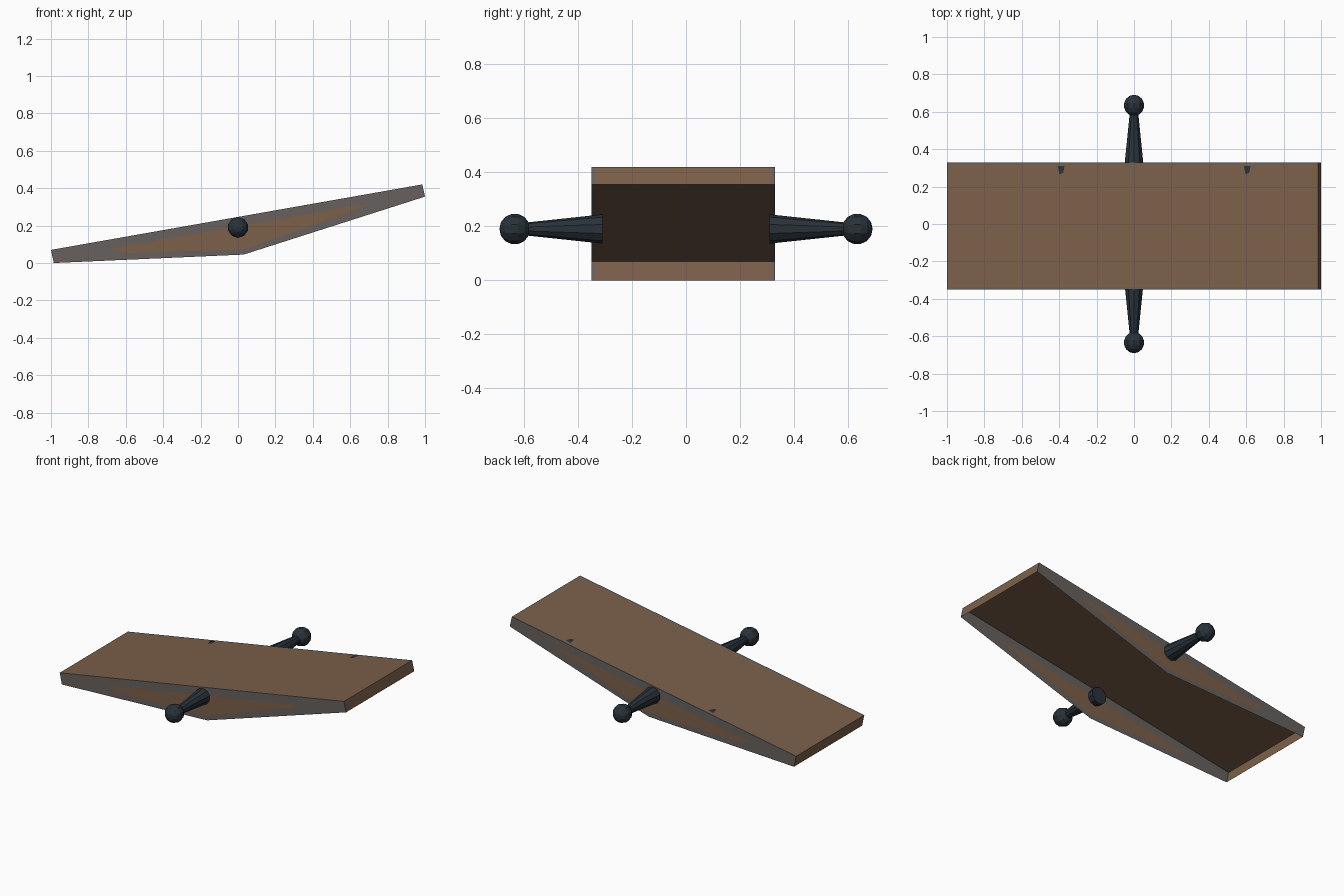
import bpy, bmesh, math
from mathutils import Vector, Matrix

if "Cube" in bpy.data.objects:
    bpy.data.objects.remove(bpy.data.objects["Cube"])


def material(name, rgb):
    m = bpy.data.materials.new(name)
    m.diffuse_color = (*rgb, 1)
    m.use_nodes = True
    m.node_tree.nodes["Principled BSDF"].inputs["Base Color"].default_value = m.diffuse_color
    return m


WOOD = material("brown wood", (0.2, 0.116, 0.068))
TRIM = material("grey trim", (0.135, 0.12, 0.11))
IRON = material("dark iron", (0.022, 0.032, 0.042))


def finish(name, bm, mats):
    me = bpy.data.meshes.new(name)
    bm.to_mesh(me)
    bm.free()
    for m in mats:
        me.materials.append(m)
    ob = bpy.data.objects.new(name, me)
    bpy.context.collection.objects.link(ob)
    return ob


Y0, Y1, EDGE = -0.35, 0.33, 0.013
OUTER = [(-1, 0.07), (0.985, 0.42), (1, 0.355), (0.03, 0.045), (-0.985, 0)]
INNER = [(-0.69, 0.075), (0.62, 0.306), (0.7, 0.31), (0.03, 0.072), (-0.6, 0.053)]

# Tilted deck: open-bottomed shell with top, two ends and framed sides
bm = bmesh.new()


def face(pts, mat):
    f = bm.faces.new([bm.verts.new(p) for p in pts])
    f.material_index = mat


def strip(a, b):
    ys = [Y0, Y0 + EDGE, Y1 - EDGE, Y1]
    for i, mat in enumerate((1, 0, 1)):
        face([(a[0], ys[i], a[1]), (b[0], ys[i], b[1]),
              (b[0], ys[i + 1], b[1]), (a[0], ys[i + 1], a[1])], mat)


strip(OUTER[0], OUTER[1])   # top
strip(OUTER[1], OUTER[2])   # high end
strip(OUTER[4], OUTER[0])   # low end
for y, flip in ((Y0, True), (Y1, False)):
    def side(pts, mat):
        p = [(x, y, z) for x, z in pts]
        face(p[::-1] if flip else p, mat)
    side(INNER, 0)
    for i in range(5):
        j = (i + 1) % 5
        side([OUTER[i], OUTER[j], INNER[j], INNER[i]], 1)
bmesh.ops.remove_doubles(bm, verts=bm.verts, dist=1e-5)
finish("deck", bm, [WOOD, TRIM])

# Tapered pivot pins with ball ends on both sides
for s, label in ((-1, "front"), (1, "back")):
    rot = Matrix.Rotation(-s * math.pi / 2, 4, 'X')
    bm = bmesh.new()
    bmesh.ops.create_cone(bm, cap_ends=True, segments=10, radius1=0.054, radius2=0.022,
                          depth=0.30, matrix=Matrix.Translation((0, s * 0.46, 0.19)) @ rot)
    bmesh.ops.create_uvsphere(bm, u_segments=10, v_segments=7, radius=0.057,
                              matrix=Matrix.Translation((0, s * 0.634, 0.19)) @ rot)
    finish(label + "_pivot_pin", bm, [IRON])

# Small dark nail tips on the deck
for i, x in enumerate((-0.39, 0.605)):
    bm = bmesh.new()
    pts = [(-0.018, 0.31), (0.018, 0.31), (0.012, 0.275), (-0.008, 0.265)]
    vs = [bm.verts.new((x + u, v, 0.07 + (x + u + 1) * 0.35 / 1.985 + 0.003))
          for u, v in pts]
    f = bm.faces.new(vs)
    f.normal_update()
    if f.normal.z < 0:
        f.normal_flip()
    finish("nail_tip_%d" % (i + 1), bm, [IRON])
